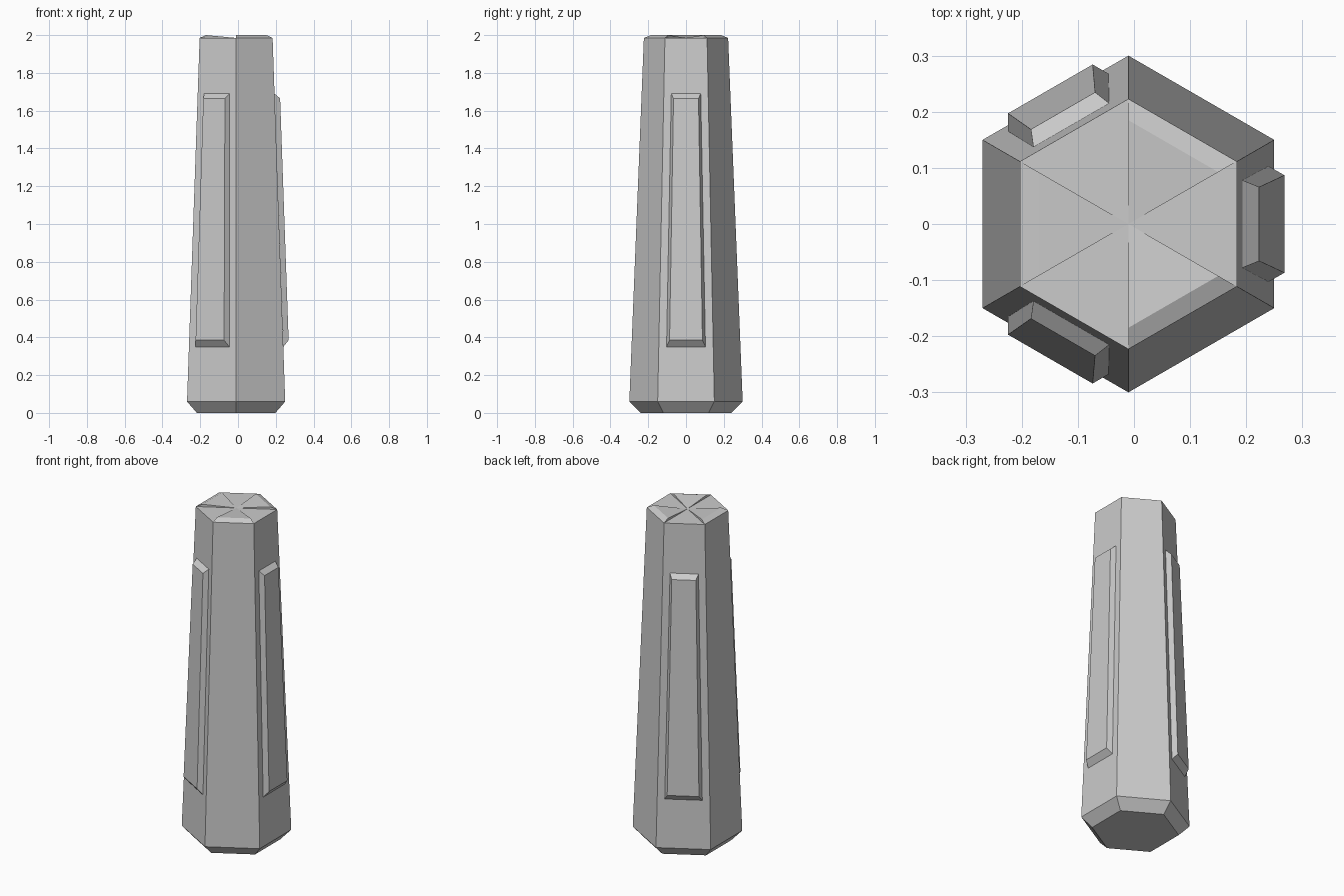
import bpy, bmesh
from math import radians, cos, sin
from mathutils import Matrix, Vector

if "Cube" in bpy.data.objects:
    bpy.data.objects.remove(bpy.data.objects["Cube"])

grey = bpy.data.materials.new("stone grey")
grey.use_nodes = True
COLOUR = (0.6, 0.6, 0.6, 1)
grey.diffuse_color = COLOUR
grey.node_tree.nodes["Principled BSDF"].inputs["Base Color"].default_value = COLOUR

AXIS_X = -0.01   # the column axis sits slightly off centre
RIM_Z = 1.985


def finish(name, bm):
    mesh = bpy.data.meshes.new(name)
    bm.to_mesh(mesh)
    bm.free()
    mesh.materials.append(grey)
    obj = bpy.data.objects.new(name, mesh)
    obj.location.x = AXIS_X
    bpy.context.collection.objects.link(obj)
    return obj


def corner(i, r, z):
    a = radians(60 * i - 30)
    return Vector((r * cos(a), r * sin(a), z))


# Tapered hexagonal column with a chamfered foot
bm = bmesh.new()
rings = [[bm.verts.new(corner(i, r, z)) for i in range(6)]
         for r, z in ((0.24, 0), (0.30, 0.06), (0.223, RIM_Z))]
bm.faces.new(rings[0][::-1])
for low, high in zip(rings, rings[1:]):
    for i in range(6):
        j = (i + 1) % 6
        bm.faces.new((low[i], low[j], high[j], high[i]))

# Star top: flat sectors alternate with raised, chamfered ones
centre = bm.verts.new((0, 0, RIM_Z))
rim = rings[-1]
for i in range(6):
    a, b = rim[i], rim[(i + 1) % 6]
    if i % 2 == 0:
        bm.faces.new((a, b, centre))
    else:
        c = bm.verts.new(corner(i, 0.185, 2))
        d = bm.verts.new(corner(i + 1, 0.185, 2))
        for face in ((a, b, d, c), (c, d, centre), (a, c, centre), (b, centre, d)):
            bm.faces.new(face)
finish("column", bm)

# Raised bevelled panels on every other side: half width, distance, height
BASE = ((0.103, 0.250, 0.35), (0.078, 0.2033, 1.69))
FRONT = ((0.087, 0.278, 0.385), (0.066, 0.233, 1.665))
for name, angle in (("left_panel", 0), ("back_panel", 120), ("front_panel", 240)):
    bm = bmesh.new()
    loops = []
    for (w0, d0, z0), (w1, d1, z1) in (BASE, FRONT):
        loops.append([bm.verts.new(p) for p in
                      ((d0, -w0, z0), (d0, w0, z0), (d1, w1, z1), (d1, -w1, z1))])
    base, front = loops
    bm.faces.new(front)
    for i in range(4):
        j = (i + 1) % 4
        bm.faces.new((base[i], base[j], front[j], front[i]))
    bm.transform(Matrix.Rotation(radians(angle), 4, "Z"))
    finish(name, bm)
